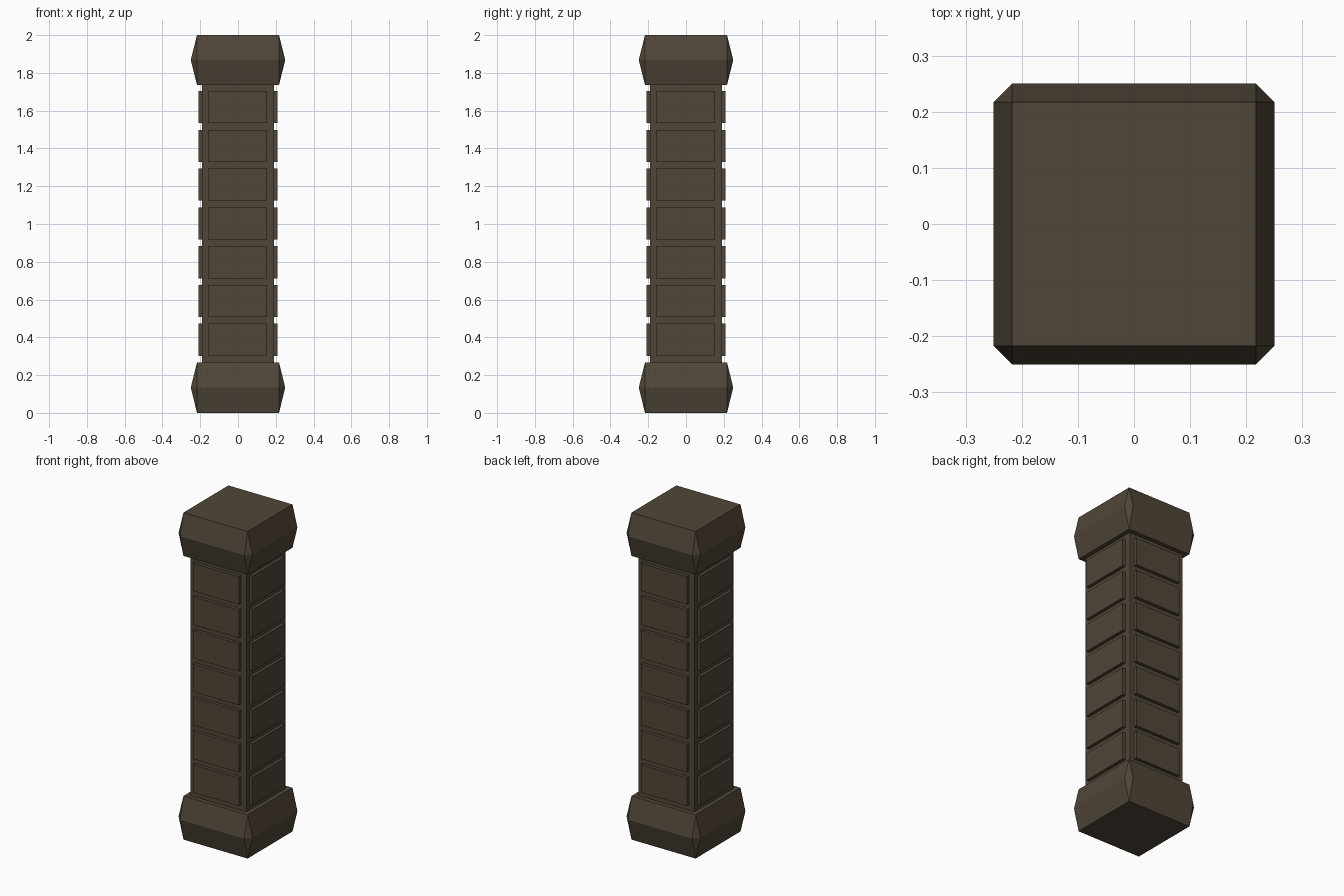
import bpy, bmesh
from mathutils import Matrix, Vector

if "Cube" in bpy.data.objects:
    bpy.data.objects.remove(bpy.data.objects["Cube"])

stone = bpy.data.materials.new("dark brown stone")
stone.diffuse_color = (0.080, 0.061, 0.040, 1)
stone.use_nodes = True
stone.node_tree.nodes["Principled BSDF"].inputs["Base Color"].default_value = stone.diffuse_color


def finish(bm, name):
    bmesh.ops.recalc_face_normals(bm, faces=bm.faces)
    me = bpy.data.meshes.new(name)
    bm.to_mesh(me)
    bm.free()
    me.materials.append(stone)
    ob = bpy.data.objects.new(name, me)
    bpy.context.collection.objects.link(ob)
    return ob


def add_box(bm, center, size, rot=Matrix()):
    m = rot @ Matrix.Translation(center) @ Matrix.Diagonal((*size, 1))
    bmesh.ops.create_cube(bm, size=1, matrix=m)


def make_cap(name, z0, z1, inner=0.217, outer=0.25):
    # square ends, sides pushed outward at mid height, diamond facets on corners
    bm = bmesh.new()
    mid = (z0 + z1) / 2
    signs = [(1, 1), (-1, 1), (-1, -1), (1, -1)]
    bot = [bm.verts.new((sx * inner, sy * inner, z0)) for sx, sy in signs]
    top = [bm.verts.new((sx * inner, sy * inner, z1)) for sx, sy in signs]
    mx = [bm.verts.new((sx * outer, sy * inner, mid)) for sx, sy in signs]
    my = [bm.verts.new((sx * inner, sy * outer, mid)) for sx, sy in signs]
    bm.faces.new(bot)
    bm.faces.new(top)
    for i in range(4):
        j = (i + 1) % 4
        ring = my if i % 2 == 0 else mx
        for end in (bot, top):
            bm.faces.new((end[i], end[j], ring[j], ring[i]))
            bm.faces.new((end[i], mx[i], my[i]))
    finish(bm, name)


# base and capital
make_cap("base_block", 0.0, 0.267)
make_cap("top_block", 1.735, 2.0)

# square shaft
bm = bmesh.new()
add_box(bm, (0, 0, 1.0), (0.38, 0.38, 1.6))
finish(bm, "shaft")

# seven raised panels on each of the four sides
bm = bmesh.new()
for side in range(4):
    rot = Matrix.Rotation(side * 1.5707963, 4, 'Z')
    for k in range(7):
        add_box(bm, Vector((-0.003, -0.195, 0.387 + k * 0.2053)),
                (0.312, 0.03, 0.17), rot)
finish(bm, "raised_panels")
